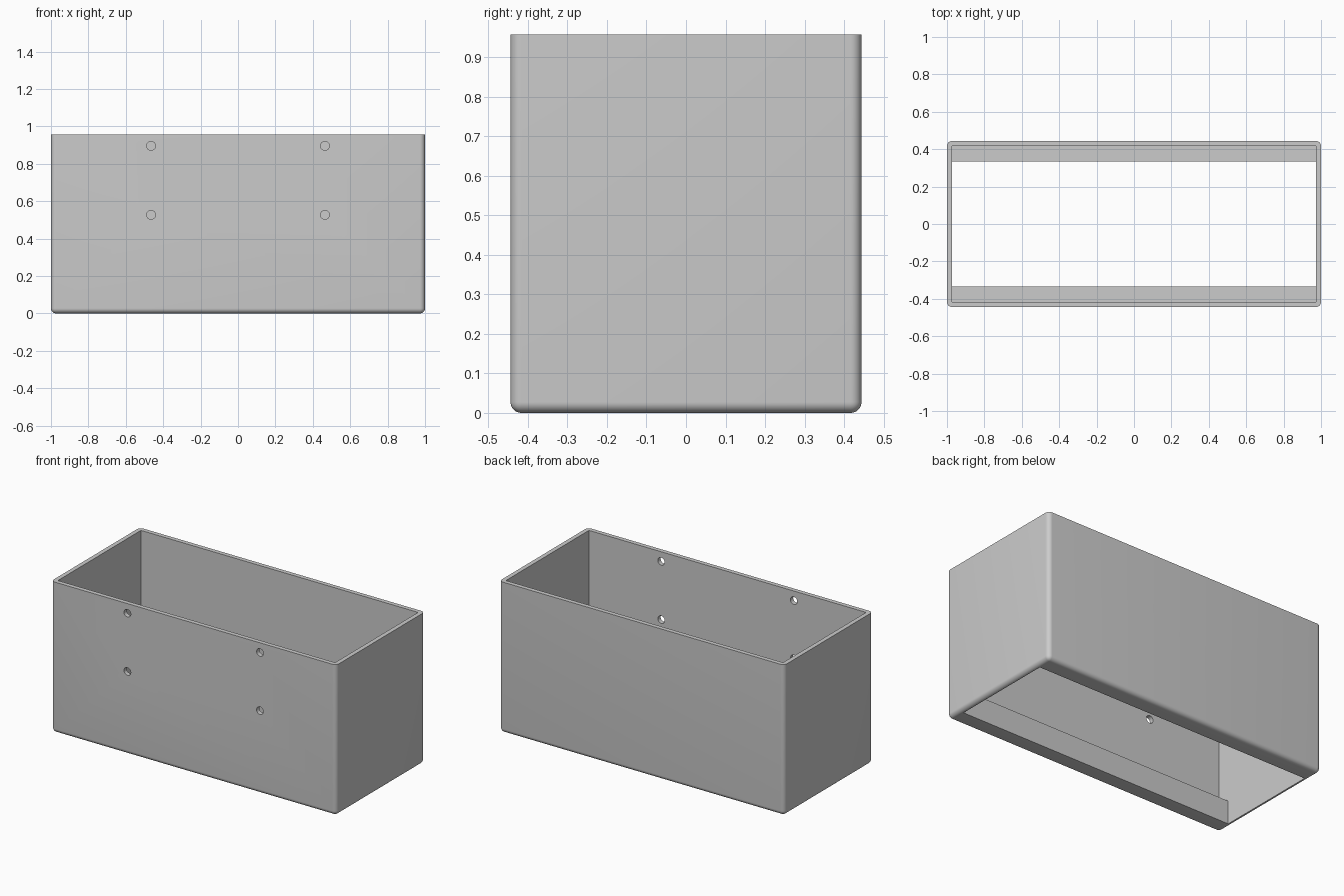
import bpy
import bmesh
from math import radians
from mathutils import Matrix, Vector

HALF_X, HALF_Y, HEIGHT = 1.0, 0.444, 0.957
WALL, FILLET = 0.028, 0.0275
LEDGE_Y, LEDGE_TOP = 0.334, 0.148
HOLE_X, HOLE_RADIUS = 0.465, 0.024

if "Cube" in bpy.data.objects:
    bpy.data.objects.remove(bpy.data.objects["Cube"], do_unlink=True)

grey = bpy.data.materials.new("light grey")
grey.use_nodes = True
colour = (0.6, 0.6, 0.6, 1)
grey.diffuse_color = colour
grey.node_tree.nodes["Principled BSDF"].inputs["Base Color"].default_value = colour


def make_object(name, bm):
    bmesh.ops.recalc_face_normals(bm, faces=bm.faces)
    mesh = bpy.data.meshes.new(name)
    bm.to_mesh(mesh)
    bm.free()
    mesh.materials.append(grey)
    obj = bpy.data.objects.new(name, mesh)
    bpy.context.collection.objects.link(obj)
    return obj


def cut(target, cutter):
    """Subtract the cutter for good, then discard it."""
    mod = target.modifiers.new("cut", "BOOLEAN")
    mod.operation = "DIFFERENCE"
    mod.solver = "EXACT"
    mod.object = cutter
    bpy.context.view_layer.objects.active = target
    bpy.ops.object.modifier_apply(modifier=mod.name)
    bpy.data.objects.remove(cutter, do_unlink=True)


# Outer block, rounded everywhere except around the top rim
bm = bmesh.new()
bmesh.ops.create_cube(bm, size=1)
bmesh.ops.scale(bm, vec=(2 * HALF_X, 2 * HALF_Y, HEIGHT), verts=bm.verts)
bmesh.ops.translate(bm, vec=(0, 0, HEIGHT / 2), verts=bm.verts)
round_edges = [e for e in bm.edges if min(v.co.z for v in e.verts) < HEIGHT / 2]
bmesh.ops.bevel(bm, geom=round_edges, offset=FILLET, offset_type="OFFSET",
                segments=8, profile=0.5, affect="EDGES")
box = make_object("open_box", bm)

# Stepped cavity: wide above, narrow at the bottom, leaving two long ledges
inner_y = HALF_Y - WALL
inner_x = HALF_X - WALL
half = [(LEDGE_Y, -0.2), (LEDGE_Y, LEDGE_TOP), (inner_y, LEDGE_TOP), (inner_y, 1.2)]
profile = half + [(-y, z) for y, z in reversed(half)]
bm = bmesh.new()
face = bm.faces.new([bm.verts.new((-inner_x, y, z)) for y, z in profile])
extruded = bmesh.ops.extrude_face_region(bm, geom=[face])["geom"]
bmesh.ops.translate(bm, vec=(2 * inner_x, 0, 0),
                    verts=[g for g in extruded if isinstance(g, bmesh.types.BMVert)])
cut(box, make_object("cavity_cutter", bm))

# Four screw holes through the front wall
bm = bmesh.new()
for x in (-HOLE_X, HOLE_X):
    for z in (0.527, 0.896):
        place = Matrix.Translation(Vector((x, -HALF_Y, z))) @ Matrix.Rotation(radians(90), 4, "X")
        bmesh.ops.create_cone(bm, cap_ends=True, segments=32, radius1=HOLE_RADIUS,
                              radius2=HOLE_RADIUS, depth=0.2, matrix=place)
cut(box, make_object("hole_cutter", bm))

# Smooth fillets and hole walls, crisp rims
bpy.ops.object.select_all(action="DESELECT")
box.select_set(True)
bpy.context.view_layer.objects.active = box
bpy.ops.object.shade_smooth_by_angle(angle=radians(30))
